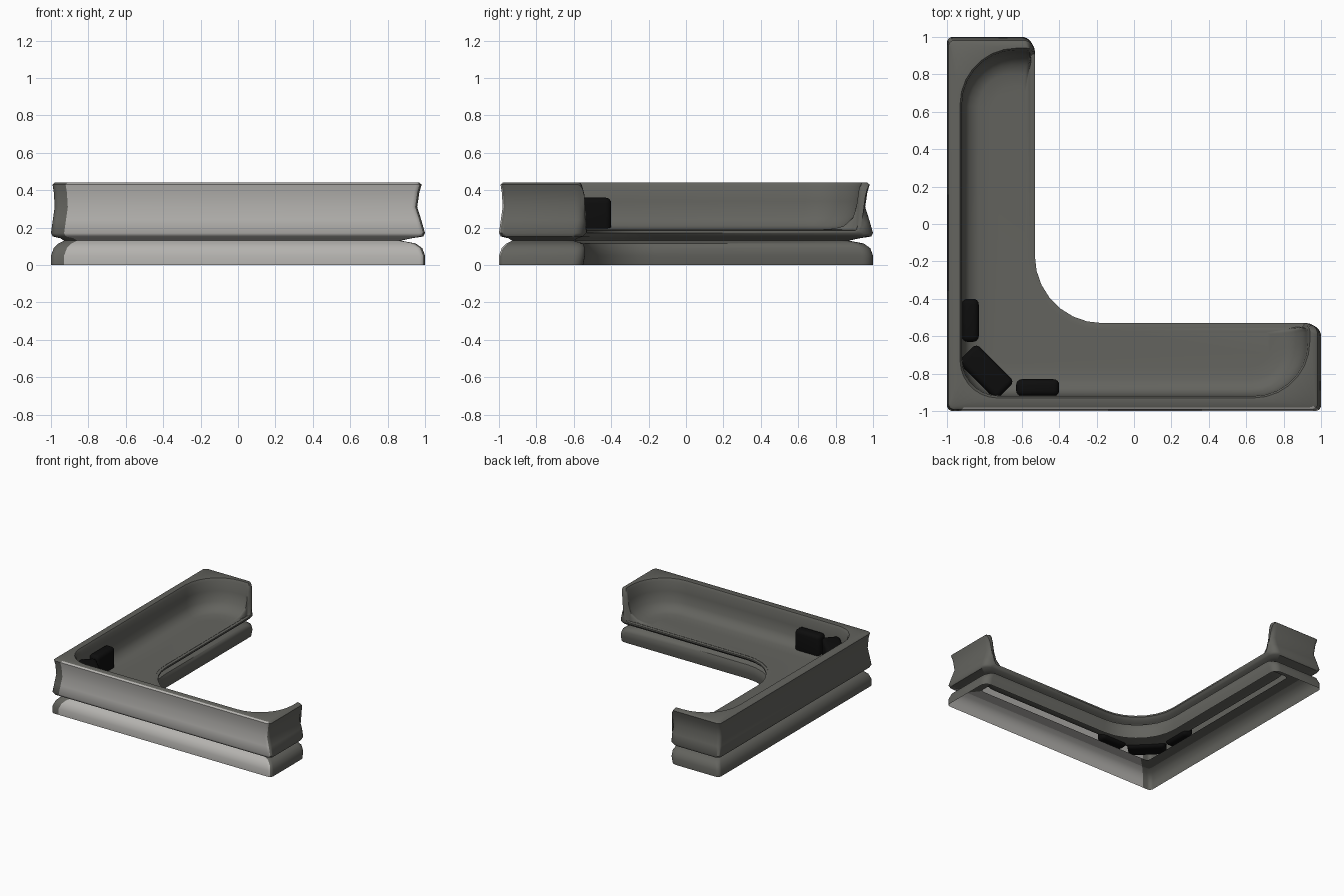
import bpy, bmesh, math
from mathutils import Vector

if "Cube" in bpy.data.objects:
    bpy.data.objects.remove(bpy.data.objects["Cube"])

def mat(name, c):
    m = bpy.data.materials.new(name)
    m.diffuse_color = (*c, 1)
    m.use_nodes = True
    m.node_tree.nodes["Principled BSDF"].inputs["Base Color"].default_value = m.diffuse_color
    return m

DARK = mat("dark grey fabric", (0.125, 0.125, 0.112))
LIGHT = mat("light grey fabric", (0.46, 0.45, 0.43))
BLACK = mat("black pillow fabric", (0.004, 0.004, 0.004))
N = 8  # points per corner arc
RISE = [0, 0.1, 0.4, 0.75, 0.9, 0.97, 1, 1]  # arm front edge, seat to arm top


def ring(out, end, inn, zw, zi, rO=0.03, rA=0.03, rB=0.06):
    """L-shaped outline; zw is the height at walls, zi at the open seat edge."""
    o, e, w = -1 + out, 1 - end, -0.53 - inn
    X, Y = Vector((1, 0)), Vector((0, 1))
    corners = [((e, w), X, -Y, rB, RISE), ((e, o), -Y, -X, rA, [1] * N),
               ((o, o), -X, Y, rO, [1] * N), ((o, e), Y, X, rA, [1] * N),
               ((w, e), X, -Y, rB, RISE[::-1]), ((w, w), -Y, X, 0.36 + inn, [0] * N)]
    pts = []
    for k, (p, d1, d2, r, ws) in enumerate(corners):
        c = Vector(p) - r * d1 + r * d2
        for i in range(N):
            a = math.pi / 2 * i / (N - 1)
            q = c + r * (d1 * math.sin(a) - d2 * math.cos(a))
            pts.append((q.x, q.y, zi + (zw - zi) * ws[i]))
        if k == 1:  # extra point where the light front panel ends
            pts.append((o + rO + 0.04, o, zw))
    return pts


def loft(name, rings, light_levels, cap):
    bm = bmesh.new()
    vs = [[bm.verts.new(p) for p in r] for r in rings]
    n = len(vs[0])
    for l in range(len(vs) - 1):
        a, b = vs[l], vs[l + 1]
        for j in range(n):
            k = (j + 1) % n
            f = bm.faces.new((a[k], a[j], b[j], b[k]))
            f.material_index = int(l < light_levels and N + 4 <= j <= 2 * N - 1)
    if cap:
        bm.faces.new(vs[-1][::-1])
    return finish(name, bm, [DARK, LIGHT])


def finish(name, bm, mats):
    me = bpy.data.meshes.new(name)
    bm.to_mesh(me)
    bm.free()
    for m in mats:
        me.materials.append(m)
    ob = bpy.data.objects.new(name, me)
    bpy.context.collection.objects.link(ob)
    bpy.ops.object.select_all(action='DESELECT')
    ob.select_set(True)
    bpy.context.view_layer.objects.active = ob
    bpy.ops.object.shade_smooth_by_angle(angle=math.radians(50))
    return ob


# Sofa shell: base band, groove, upper walls, rim, hollow, seat
groove = (0.07, 0.13, 0.07, 0.13, 0.13)
levels = [
    (0, 0, 0.02, 0, 0), (0, 0, 0.01, 0.05, 0.05), (0.015, 0.015, 0.01, 0.09, 0.09),
    (0.04, 0.05, 0.02, 0.115, 0.115), groove, (0.05, 0.07, 0.05, 0.143, 0.143),
    (0.01, 0.01, 0.02, 0.152, 0.152), (0, 0, 0.01, 0.17, 0.165),
    (0.01, 0.02, 0, 0.24, 0.172), (0.02, 0.042, 0, 0.31, 0.176),
    (0.015, 0.03, 0, 0.39, 0.18), (0.008, 0.018, 0, 0.43, 0.182),
    (0.02, 0.03, 0, 0.44, 0.184),
    (0.07, 0.06, 0.012, 0.44, 0.186, 0.2, 0.3, 0.03),
    (0.08, 0.07, 0.02, 0.42, 0.187, 0.2, 0.29, 0.03),
    (0.082, 0.08, 0.02, 0.34, 0.188, 0.2, 0.28, 0.03),
    (0.09, 0.1, 0.02, 0.26, 0.189, 0.2, 0.27, 0.03),
    (0.12, 0.15, 0.03, 0.21, 0.19, 0.18, 0.22, 0.03),
    (0.17, 0.2, 0.04, 0.195, 0.19, 0.15, 0.17, 0.03),
    (0.24, 0.27, 0.05, 0.19, 0.19, 0.12, 0.12, 0.03)]
loft("sofa_body", [ring(*l) for l in levels], 12, True)

# Ledge inside the open underside
loft("underside_ledge", [ring(*groove), ring(0.16, 0.2, 0.1, 0.13, 0.13)], 1, False)


# Corner pillows
def pillow(name, loc, size, angle):
    bm = bmesh.new()
    bmesh.ops.create_cube(bm, size=1)
    bmesh.ops.scale(bm, vec=size, verts=bm.verts)
    bmesh.ops.bevel(bm, geom=bm.edges[:], offset=0.03, segments=4, profile=0.5, affect='EDGES')
    ob = finish(name, bm, [BLACK])
    ob.location = loc
    ob.rotation_euler.z = angle


pillow("left_pillow", (-0.875, -0.515, 0.265), (0.09, 0.23, 0.19), 0)
pillow("front_pillow", (-0.515, -0.875, 0.265), (0.09, 0.23, 0.19), math.pi / 2)
pillow("corner_pillow", (-0.79, -0.79, 0.265), (0.14, 0.29, 0.19), math.pi / 4)
